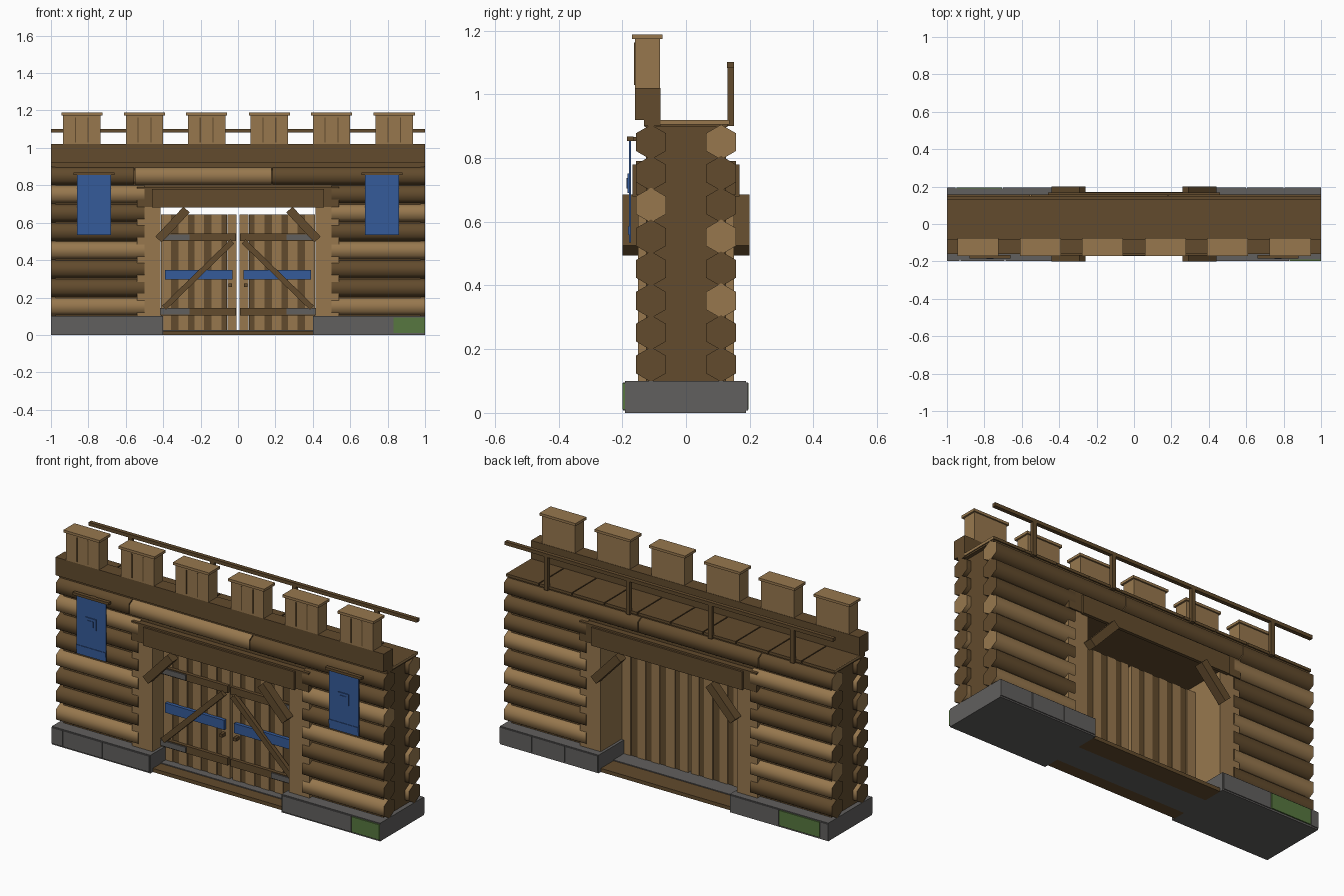
import bpy, bmesh, math
from mathutils import Matrix, Vector

if "Cube" in bpy.data.objects:
    bpy.data.objects.remove(bpy.data.objects["Cube"])


def material(name, rgb):
    m = bpy.data.materials.new(name)
    m.diffuse_color = (*rgb, 1)
    m.use_nodes = True
    m.node_tree.nodes["Principled BSDF"].inputs["Base Color"].default_value = m.diffuse_color
    return m


LIGHT = material("light wood", (0.31, 0.187, 0.076))
DARK = material("dark wood", (0.122, 0.07, 0.026))
STONE = material("grey stone", (0.12, 0.115, 0.112))
BLUE = material("blue cloth", (0.036, 0.105, 0.32))
MOSS = material("green moss", (0.095, 0.185, 0.05))


def finish(bm, name, *mats):
    me = bpy.data.meshes.new(name)
    bm.to_mesh(me)
    bm.free()
    for m in mats:
        me.materials.append(m)
    ob = bpy.data.objects.new(name, me)
    bpy.context.collection.objects.link(ob)
    return ob


def boxes(name, mat, *bounds):
    """One object from boxes given as (x0, x1, y0, y1, z0, z1)."""
    bm = bmesh.new()
    for x0, x1, y0, y1, z0, z1 in bounds:
        mtx = (Matrix.Translation(((x0 + x1) / 2, (y0 + y1) / 2, (z0 + z1) / 2))
               @ Matrix.Diagonal((x1 - x0, y1 - y0, z1 - z0, 1)))
        bmesh.ops.create_cube(bm, size=1, matrix=mtx)
    return finish(bm, name, mat)


def beam(name, mat, a, b, y0, y1, width):
    """Slanted board between two (x, z) points."""
    dx, dz = b[0] - a[0], b[1] - a[1]
    mtx = (Matrix.Translation(((a[0] + b[0]) / 2, (y0 + y1) / 2, (a[1] + b[1]) / 2))
           @ Matrix.Rotation(-math.atan2(dz, dx), 4, 'Y')
           @ Matrix.Diagonal((math.hypot(dx, dz), y1 - y0, width, 1)))
    bm = bmesh.new()
    bmesh.ops.create_cube(bm, size=1, matrix=mtx)
    return finish(bm, name, mat)


def log(name, x0, x1, y, z, light, cap_light):
    """Six-sided log along x, points up and down, smooth sides, own cap colour."""
    bm = bmesh.new()
    rings = [[bm.verts.new((x, y + 0.055 * math.sin(i * math.pi / 3),
                            z + 0.055 * math.cos(i * math.pi / 3))) for i in range(6)]
             for x in (x0, x1)]
    for i in range(6):
        j = (i + 1) % 6
        f = bm.faces.new((rings[0][i], rings[0][j], rings[1][j], rings[1][i]))
        f.smooth = True
        f.material_index = 0 if light else 1
    for r in rings:
        f = bm.faces.new(r)
        f.material_index = 0 if cap_light else 1
        for e in f.edges:
            e.smooth = False
    bmesh.ops.recalc_face_normals(bm, faces=bm.faces[:])
    finish(bm, name, LIGHT, DARK)


# Stone foundation with raised face stones
boxes("foundation", STONE, (-1, -0.4, -0.191, 0.189, 0, 0.1), (0.4, 1, -0.191, 0.189, 0, 0.1))
FRONT = [(-1, -0.932), (-0.928, -0.692), (-0.688, -0.405), (0.405, 0.828)]
BACK = [(-1, -0.955), (-0.70, -0.405), (0.405, 0.60), (0.605, 0.80), (0.805, 1)]
boxes("foundation_stones", STONE,
      *[(a, b, -0.197, -0.19, 0.008, 0.096) for a, b in FRONT],
      *[(a, b, 0.188, 0.194, 0.008, 0.096) for a, b in BACK])
boxes("mossy_stones", MOSS, (0.832, 1, -0.199, -0.19, 0.01, 0.094),
      (-0.95, -0.705, 0.188, 0.196, 0.01, 0.094))

# Threshold
boxes("threshold_boards", DARK, (-0.4, 0.4, -0.17, -0.10, 0, 0.02), (-0.4, 0.4, 0.06, 0.17, 0, 0.02))
boxes("threshold_stone", STONE, (-0.4, 0.4, -0.10, 0.06, 0, 0.025))

# Wall core behind the logs
boxes("wall_core", DARK, (-0.975, -0.53, -0.125, 0.125, 0.1, 0.905),
      (0.53, 0.975, -0.125, 0.125, 0.1, 0.905), (-0.53, 0.53, -0.125, 0.125, 0.78, 0.905))

# Log rows: the number says which rows are light
ROWS = {("front", -1): (0, 3, 6), ("front", 1): (0, 3, 5),
        ("back", -1): (1, 3, 6), ("back", 1): (0, 2, 4)}
CAPS = {"front": (5,), "back": (2, 4, 7)}
for (side, s), lights in ROWS.items():
    y = -0.11 if side == "front" else 0.11
    for r in range(7):
        x0, x1 = sorted((s * 0.5, s * 1.0))
        log(f"{side}_log", x0, x1, y, 0.155 + 0.1 * r - 0.003, r in lights, r in CAPS[side])
for side, y in (("front", -0.11), ("back", 0.11)):
    cap = 7 in CAPS[side]
    log(f"{side}_top_log", -1, -0.555, y, 0.85, False, cap)
    log(f"{side}_top_log", -0.55, 0.18, y, 0.85, side == "front", cap)
    log(f"{side}_top_log", 0.185, 1, y, 0.85, False, cap)

# Gate frame
boxes("gate_posts", LIGHT, *[(min(s * 0.54, s * 0.415), max(s * 0.54, s * 0.415), -0.15, 0.15, 0.095, 0.69)
                             for s in (-1, 1)])
boxes("lintel", DARK, (-0.54, 0.54, -0.157, 0.157, 0.685, 0.79))
boxes("lintel_boards", DARK, (-0.46, 0.46, -0.168, -0.15, 0.68, 0.78), (-0.46, 0.46, 0.15, 0.168, 0.68, 0.78))

# Knee braces on both faces
for s in (-1, 1):
    for y0, y1 in ((-0.2, -0.15), (0.15, 0.2)):
        beam("knee_brace", DARK, (s * 0.425, 0.51), (s * 0.275, 0.67), y0, y1, 0.045)

# Door planks of uneven width, alternating colours
WIDTHS = (0.05, 0.03, 0.055, 0.04, 0.05, 0.035, 0.05, 0.04, 0.055)
planks = {True: [], False: []}
for s in (-1, 1):
    x = 0.008
    for i, w in enumerate(WIDTHS):
        a, b = sorted((s * x, s * (x + w - 0.001)))
        d = 0.004 * (i % 2)
        planks[i % 2 == 0].append((a, b, -0.06 + d, -0.03 - d, 0.025, 0.645))
        x += w
boxes("light_door_planks", LIGHT, *planks[True])
boxes("dark_door_planks", DARK, *planks[False])

# Door rails, hinges, blue bands, braces and handles
for s in (-1, 1):
    def span(a, b):
        return tuple(sorted((s * a, s * b)))
    boxes("door_rails", DARK, *[(*span(0.01, 0.415), -0.078, -0.058, z, z + 0.04) for z in (0.503, 0.105)])
    boxes("door_hinges", STONE, *[(*span(0.26, 0.415), -0.084, -0.076, z, z + 0.03) for z in (0.508, 0.11)])
    boxes("door_band", BLUE, (*span(0.03, 0.39), -0.078, -0.058, 0.295, 0.348))
    beam("door_brace", DARK, (s * 0.395, 0.145), (s * 0.03, 0.50), -0.094, -0.07, 0.03)
    boxes("door_handle", DARK, (*span(0.033, 0.05), -0.09, -0.058, 0.257, 0.275))

# Banners with rod, emblem and hem
for c in (-0.77, 0.77):
    boxes("banner", BLUE, (c - 0.09, c + 0.09, -0.179, -0.172, 0.535, 0.855),
          (c - 0.033, c + 0.033, -0.184, -0.178, 0.69, 0.752),
          (c - 0.018, c + 0.018, -0.187, -0.183, 0.704, 0.738),
          (c - 0.09, c + 0.09, -0.182, -0.178, 0.56, 0.585))
    boxes("banner_rod", DARK, (c - 0.11, c + 0.11, -0.185, -0.165, 0.854, 0.868))
    boxes("banner_rod_bracket", DARK, (c - 0.015, c + 0.015, -0.168, -0.12, 0.854, 0.866))

# Walkway planks
N = 10
boxes("walkway_planks", DARK, *[(-1 + 2 * i / N + 0.003, -1 + 2 * (i + 1) / N - 0.003, -0.08, 0.137, 0.905, 0.92)
                                for i in range(N)])
boxes("walkway_base", DARK, (-0.995, 0.995, -0.13, 0.13, 0.897, 0.914))
boxes("walkway_end_trim", LIGHT, (0.996, 1, -0.08, 0.137, 0.905, 0.92), (-1, -0.996, -0.08, 0.137, 0.905, 0.92))

# Parapet beam and battlements
boxes("parapet_beam", DARK, (-1, 1, -0.16, -0.08, 0.92, 1.02))
boxes("parapet_sill", DARK, (-1, 1, -0.132, -0.08, 0.9, 0.921))
CENTRES = (-0.835, -0.5, -0.168, 0.168, 0.5, 0.835)
boxes("battlements", LIGHT, *[(c - 0.1, c + 0.1, -0.16, -0.082, 1.02, 1.175) for c in CENTRES])
boxes("battlement_caps", LIGHT, *[(c - 0.11, c + 0.11, -0.17, -0.074, 1.174, 1.188) for c in CENTRES])
boxes("battlement_grooves", DARK, *[(c + o - 0.003, c + o + 0.003, -0.163, -0.158, 1.03, 1.163)
                                    for c in CENTRES for o in (-0.034, 0.034)])

# Rear railing
boxes("railing_posts", DARK, *[(x - 0.012, x + 0.012, 0.13, 0.15, 0.9, 1.087) for x in (-0.75, -0.25, 0.25, 0.75)])
boxes("railing", DARK, (-1, 1, 0.128, 0.15, 1.083, 1.102))
